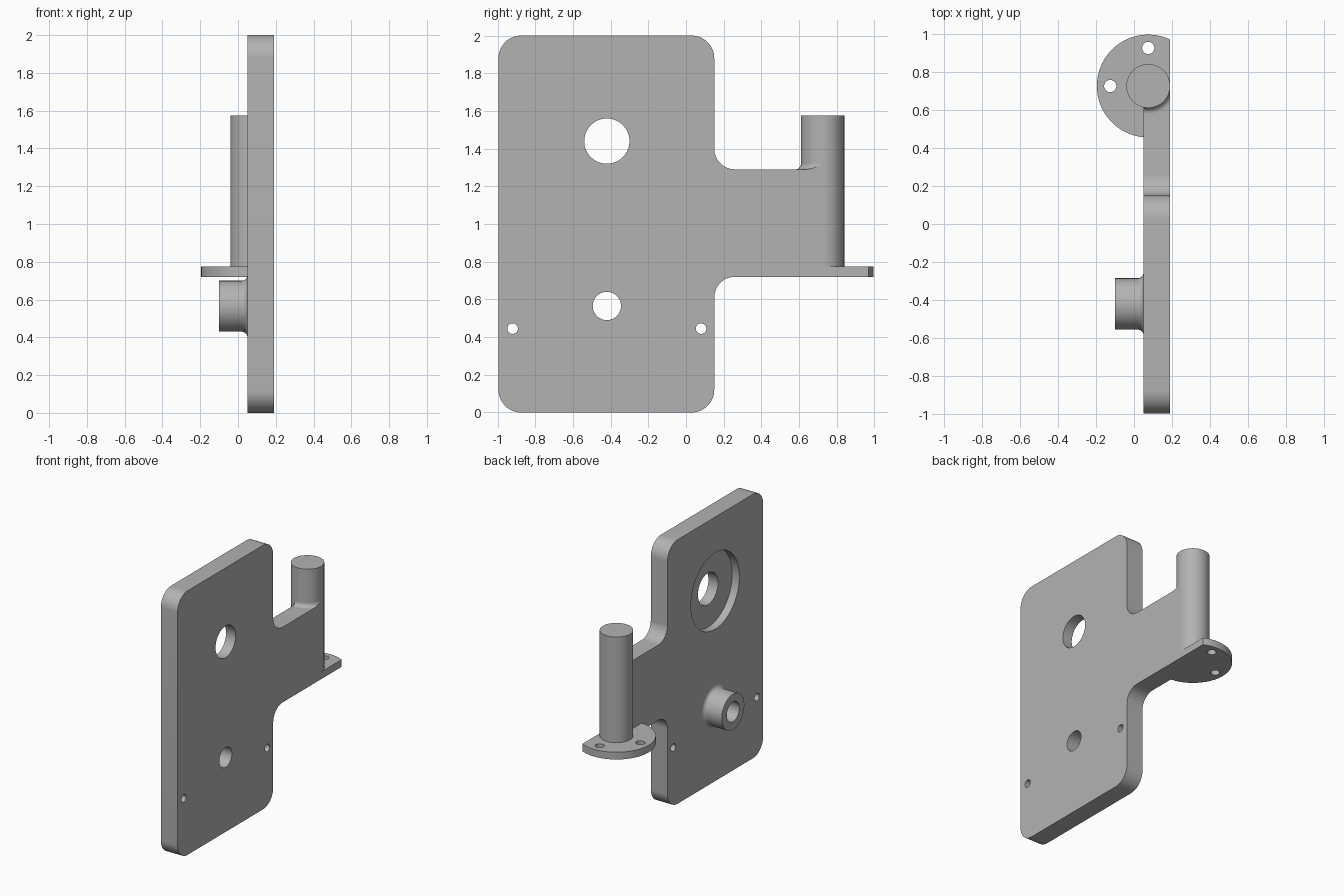
import bpy, bmesh, math
from mathutils import Matrix, Vector

cube = bpy.data.objects.get("Cube")
if cube:
    bpy.data.objects.remove(cube, do_unlink=True)

grey = bpy.data.materials.new("plain grey")
grey.use_nodes = True
grey.diffuse_color = (0.45, 0.45, 0.45, 1)
grey.node_tree.nodes["Principled BSDF"].inputs["Base Color"].default_value = grey.diffuse_color

# Main dimensions
INNER, OUTER = 0.05, 0.19          # plate faces along x
PLATE_Y, HUB_Z, BORE_Z = -0.42, 0.565, 1.44
POST = Vector((0.075, 0.725, 0))
ARM_LOW, ARM_HIGH = 0.72, 1.29
TURN_TO_X = Matrix.Rotation(math.pi / 2, 4, 'Y')


def finish(name, bm, matrix=None):
    bmesh.ops.recalc_face_normals(bm, faces=bm.faces)
    mesh = bpy.data.meshes.new(name)
    bm.to_mesh(mesh)
    bm.free()
    if matrix:
        mesh.transform(matrix)
    mesh.materials.append(grey)
    obj = bpy.data.objects.new(name, mesh)
    bpy.context.collection.objects.link(obj)
    return obj


def prism(name, points, direction):
    """Extrude a closed outline of 3D points."""
    bm = bmesh.new()
    face = bm.faces.new([bm.verts.new(p) for p in points])
    ext = bmesh.ops.extrude_face_region(bm, geom=[face])["geom"]
    verts = [v for v in ext if isinstance(v, bmesh.types.BMVert)]
    bmesh.ops.translate(bm, vec=direction, verts=verts)
    return finish(name, bm)


def lathe(name, profile, matrix, steps=64):
    """Spin a closed (radius, height) outline into a ring about z."""
    bm = bmesh.new()
    rings = []
    for i in range(steps):
        a = 2 * math.pi * i / steps
        rings.append([bm.verts.new((r * math.cos(a), r * math.sin(a), h)) for r, h in profile])
    n = len(profile)
    for i in range(steps):
        a, b = rings[i], rings[(i + 1) % steps]
        for j in range(n):
            k = (j + 1) % n
            bm.faces.new((a[j], b[j], b[k], a[k]))
    return finish(name, bm, matrix)


def cylinder(name, radius, depth, centre, along_x=False):
    bm = bmesh.new()
    bmesh.ops.create_cone(bm, cap_ends=True, segments=64, radius1=radius,
                          radius2=radius, depth=depth)
    turn = TURN_TO_X if along_x else Matrix()
    return finish(name, bm, Matrix.Translation(centre) @ turn)


def box(name, low, high):
    bm = bmesh.new()
    bmesh.ops.create_cube(bm, size=1)
    low, high = Vector(low), Vector(high)
    return finish(name, bm, Matrix.Translation((low + high) / 2) @ Matrix.Diagonal((*(high - low), 1)))


def combine(obj, others, operation):
    """Apply boolean operations and discard the helper solids."""
    for other in others:
        mod = obj.modifiers.new("cut", 'BOOLEAN')
        mod.operation, mod.solver, mod.object = operation, 'EXACT', other
        other.hide_render = True
    graph = bpy.context.evaluated_depsgraph_get()
    mesh = bpy.data.meshes.new_from_object(obj.evaluated_get(graph))
    obj.modifiers.clear()
    obj.data = mesh
    for other in others:
        bpy.data.objects.remove(other, do_unlink=True)


def rounded(corners, steps=12):
    """Round the right-angled corners of a (y, z, radius) outline."""
    out = []
    for i, (y, z, r) in enumerate(corners):
        p = Vector((INNER, y, z))
        if r == 0:
            out.append(p)
            continue
        before, after = corners[i - 1], corners[(i + 1) % len(corners)]
        d1 = (Vector((INNER, *before[:2])) - p).normalized()
        d2 = (Vector((INNER, *after[:2])) - p).normalized()
        centre = p + (d1 + d2) * r
        for s in range(steps + 1):
            t = math.pi / 2 * s / steps
            out.append(centre - (d2 * math.cos(t) + d1 * math.sin(t)) * r)
    return out


def cove(radius, base, size, sign=1, steps=8):
    """Concave quarter-round from a flat base up to a cylinder wall."""
    return [(radius + size * (1 - math.sin(t)), base + sign * size * (1 - math.cos(t)))
            for t in (math.pi / 2 * s / steps for s in range(steps + 1))]


# Plate with side arm
BACK, EDGE, R, F = -0.995, 0.15, 0.12, 0.11
plate = prism("mounting_plate", rounded([
    (BACK, 0, R), (EDGE, 0, R), (EDGE, ARM_LOW, F), (POST.y, ARM_LOW, 0),
    (POST.y, ARM_HIGH, 0), (EDGE, ARM_HIGH, F), (EDGE, 2, R), (BACK, 2, R)]),
    (OUTER - INNER, 0, 0))
holes = [(0.12, PLATE_Y, BORE_Z), (0.075, PLATE_Y, HUB_Z),
         (0.028, -0.92, 0.445), (0.028, 0.08, 0.445)]
cutters = [cylinder("hole_cutter", r, 1, (0.12, y, z), True) for r, y, z in holes]
cutters.append(cylinder("recess_cutter", 0.29, 0.12, (INNER, PLATE_Y, BORE_Z), True))
combine(plate, cutters, 'DIFFERENCE')

# Hollow hub with a flared foot
hub_profile = [(0.075, -0.10), (0.075, INNER)] + cove(0.135, INNER, 0.03, -1) + [(0.135, -0.10)]
hub = lathe("hub", hub_profile, Matrix.Translation((0, PLATE_Y, HUB_Z)) @ TURN_TO_X)

# Upright post
post = cylinder("post", 0.115, 1.575 - ARM_LOW, POST + Vector((0, 0, (1.575 + ARM_LOW) / 2)))

# Blend between arm top and post, trimmed to the arm width
blend = lathe("post_blend", [(0.10, ARM_HIGH)] + cove(0.115, ARM_HIGH, 0.03) + [(0.10, 1.32)],
              Matrix.Translation(POST))
combine(blend, [box("trim", (INNER, 0.5, 1.2), (OUTER, POST.y, 1.4))], 'INTERSECT')

# Round flange, cut flush with the plate face
RADIUS = 0.27
start = math.acos((OUTER - POST.x) / RADIUS)
sweep = 2 * (math.pi - start)
arc = [POST + Vector((RADIUS * math.cos(start + sweep * i / 64),
                      RADIUS * math.sin(start + sweep * i / 64), ARM_LOW)) for i in range(65)]
flange = prism("flange", arc, (0, 0, 0.055))
combine(flange, [cylinder("bolt_cutter", 0.032, 0.4, POST + Vector((x, y, ARM_LOW)))
                 for x, y in ((-0.2, 0), (0, 0.2))], 'DIFFERENCE')

# Smooth the round surfaces, keep edges sharp
bpy.ops.object.select_all(action='DESELECT')
for part in (plate, hub, post, blend, flange):
    part.select_set(True)
bpy.context.view_layer.objects.active = plate
bpy.ops.object.shade_smooth_by_angle(angle=math.radians(30))
